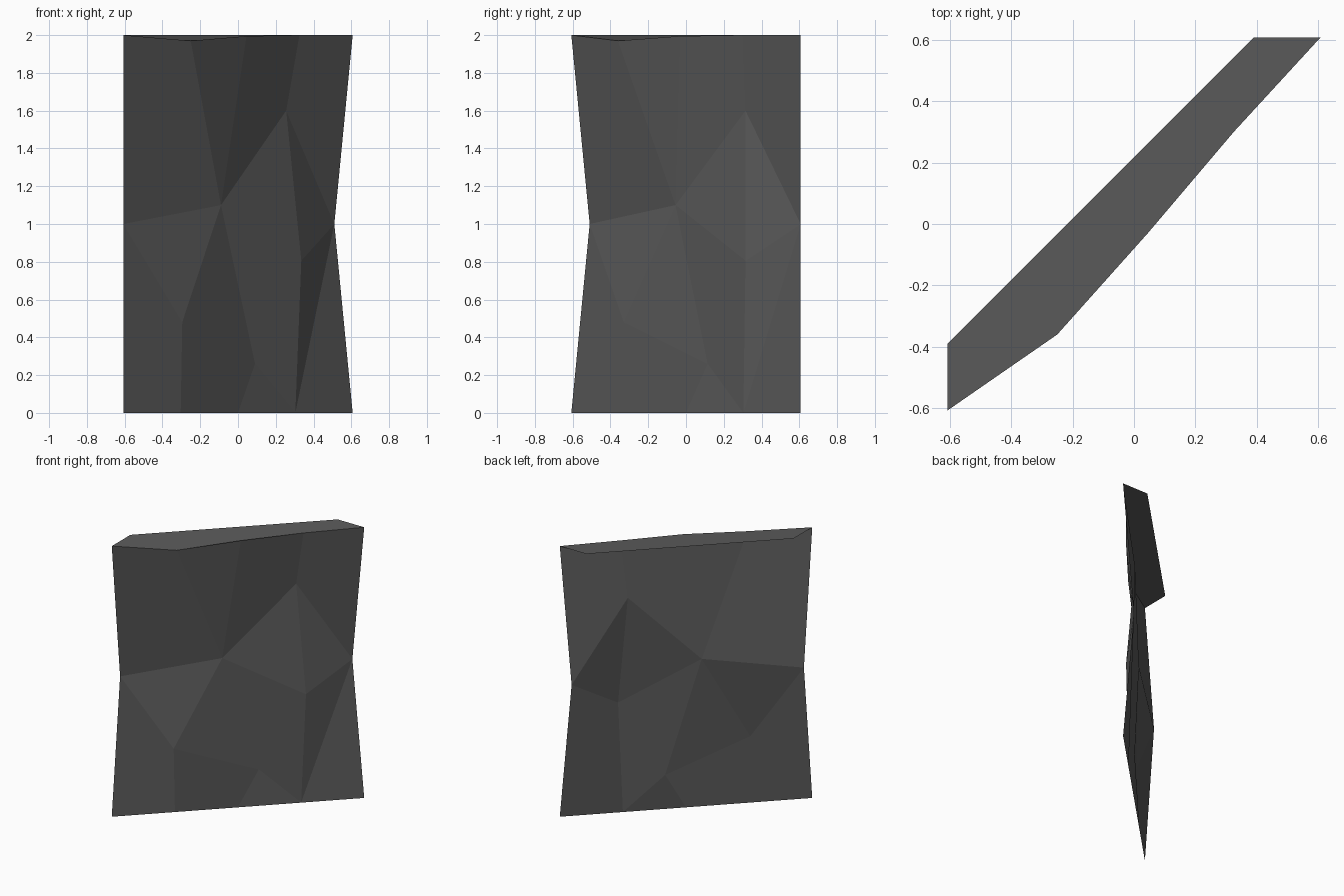
import bpy
import bmesh

if "Cube" in bpy.data.objects:
    bpy.data.objects.remove(bpy.data.objects["Cube"])

rock = bpy.data.materials.new("dark grey rock")
rock.diffuse_color = (0.105, 0.105, 0.105, 1)
rock.use_nodes = True
rock.node_tree.nodes["Principled BSDF"].inputs["Base Color"].default_value = rock.diffuse_color


def build(name, points, faces):
    """Flat-shaded open sheet; each face is a word of one-letter point names."""
    mesh = bpy.data.meshes.new(name)
    bm = bmesh.new()
    v = {k: bm.verts.new(p) for k, p in points.items()}
    for f in faces.split():
        bm.faces.new([v[k] for k in f])
    bm.to_mesh(mesh)
    bm.free()
    mesh.materials.append(rock)
    obj = bpy.data.objects.new(name, mesh)
    bpy.context.collection.objects.link(obj)


H = 0.607  # half width of the square tile the cliff crosses diagonally

# rim: upper edge shared by the cliff face and the ledge
rim = {"p": (-H, -H, 2), "q": (-0.25, -0.36, 1.97), "r": (0.045, -0.03, 1.995),
       "s": (0.325, 0.30, 2), "t": (H, H, 2)}

# foot: evenly spaced points along the tile diagonal
foot = {k: (H * (i / 2 - 1), H * (i / 2 - 1), 0) for i, k in enumerate("fghij")}

# side points and inner facet corners
facets = {"l": (-H, -0.51, 1), "m": (0.51, H, 1),
          "a": (-0.09, -0.055, 1.10), "b": (0.255, 0.315, 1.60),
          "c": (0.335, 0.315, 0.805), "d": (-0.295, -0.33, 0.48),
          "e": (0.09, 0.115, 0.26)}

# cliff face (single sheet, open at the back)
build("cliff_face", {**rim, **foot, **facets},
      "laqp arq absr bmts acb bcm lda dea eca fgdl ghed hie eic icm ijm")

# ledge on top, reaching back from the rim
build("top_ledge", {**rim, "u": (0.39, H, 2), "v": (-H, -0.39, 2)}, "pqrstuv")
